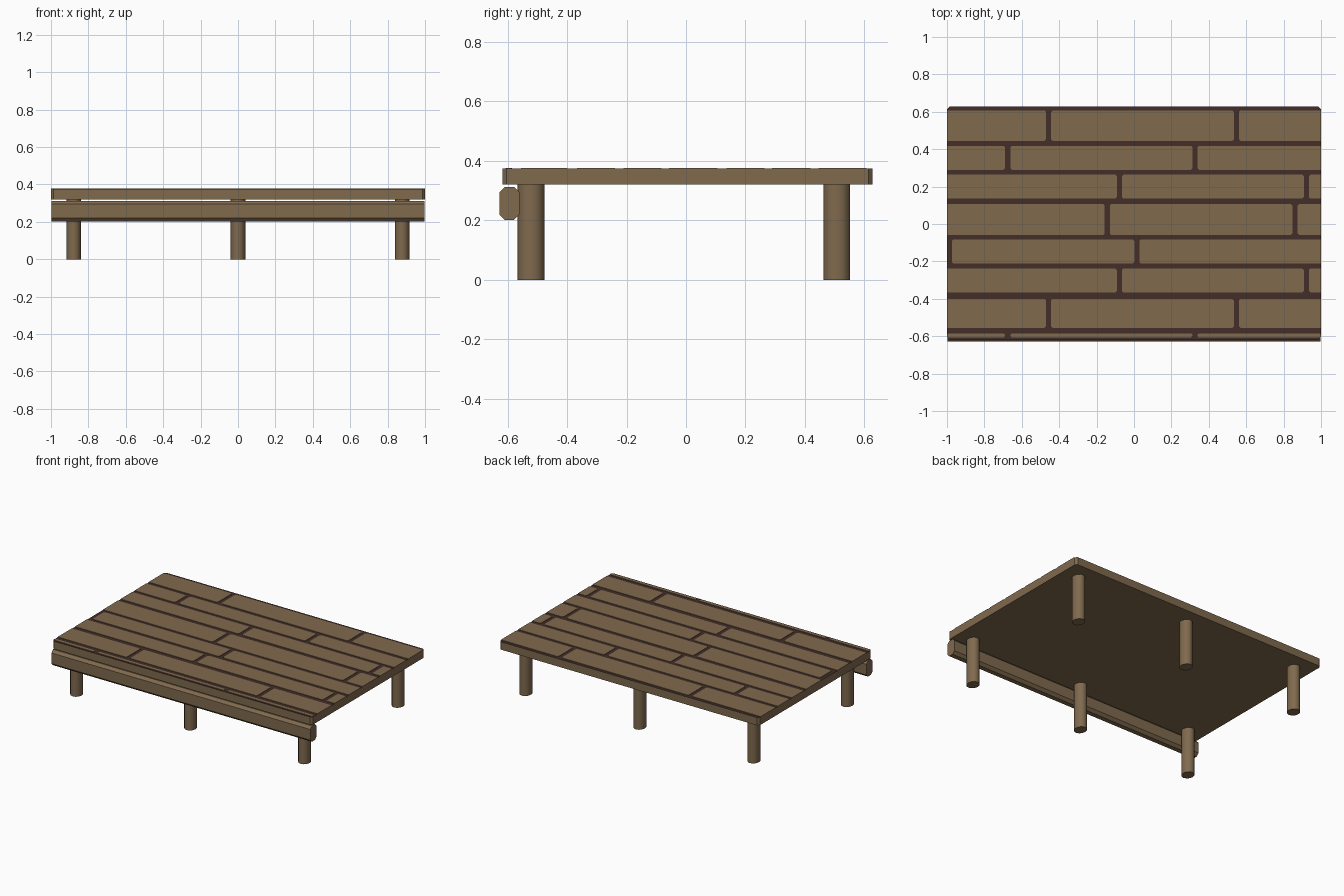
import bpy, bmesh, math
from mathutils import Matrix

if "Cube" in bpy.data.objects:
    bpy.data.objects.remove(bpy.data.objects["Cube"])


def material(name, rgb):
    m = bpy.data.materials.new(name)
    m.diffuse_color = (*rgb, 1)
    m.use_nodes = True
    m.node_tree.nodes["Principled BSDF"].inputs["Base Color"].default_value = m.diffuse_color
    return m


WOOD = material("brown wood", (0.216, 0.144, 0.076))
GAP = material("dark gap", (0.055, 0.027, 0.021))


def finish(name, bm, mats):
    bmesh.ops.recalc_face_normals(bm, faces=bm.faces)
    me = bpy.data.meshes.new(name)
    bm.to_mesh(me)
    bm.free()
    for m in mats:
        me.materials.append(m)
    ob = bpy.data.objects.new(name, me)
    bpy.context.collection.objects.link(ob)
    return ob


def prism(bm, pts, offset):
    """Extrude a closed 3D outline by an offset."""
    f = bm.faces.new([bm.verts.new(p) for p in pts])
    r = bmesh.ops.extrude_face_region(bm, geom=[f], use_keep_orig=True)
    bmesh.ops.translate(bm, vec=offset,
                        verts=[v for v in r["geom"] if isinstance(v, bmesh.types.BMVert)])


def chamfered(a0, a1, b0, b1, left, right):
    """Rectangle outline with cut corners on its left and right ends."""
    pts = []
    pts += [(a0 + left, b0)] if left else [(a0, b0)]
    pts += [(a1 - right, b0), (a1, b0 + right)] if right else [(a1, b0)]
    pts += [(a1, b1 - right), (a1 - right, b1)] if right else [(a1, b1)]
    pts += [(a0 + left, b1), (a0, b1 - left), (a0, b0 + left)] if left else [(a0, b1)]
    return pts


# Deck slab with cut corners; its top face shows as the dark gaps
bm = bmesh.new()
prism(bm, [(x, y, 0.32) for x, y in chamfered(-1, 1, -0.617, 0.628, 0.014, 0.014)],
      (0, 0, 0.054))
bmesh.ops.recalc_face_normals(bm, faces=bm.faces)
for f in bm.faces:
    f.material_index = 1 if f.normal.z > 0.9 else 0
finish("deck_slab", bm, [WOOD, GAP])

# Planks: (y low, y high, centres of the joints)
rows = [
    (0.445, 0.607, (-0.457, 0.547)),
    (0.290, 0.418, (-0.675, 0.326)),
    (0.136, 0.264, (-0.078, 0.922)),
    (-0.058, 0.106, (-0.143, 0.860)),
    (-0.211, -0.083, (-0.987, 0.015)),
    (-0.366, -0.238, (-0.078, 0.922)),
    (-0.555, -0.400, (-0.457, 0.547)),
    (-0.607, -0.585, (-0.675, 0.326)),
]
bm = bmesh.new()
for y0, y1, joints in rows:
    edges = [-1] + [e for j in joints for e in (j - 0.0135, j + 0.0135)] + [1]
    for x0, x1 in zip(edges[::2], edges[1::2]):
        if x1 - x0 < 0.01:
            continue
        edge_cut = 0.008 if y0 < -0.6 else 0
        left = 0.008 if x0 > -1 else edge_cut
        right = 0.008 if x1 < 1 else edge_cut
        prism(bm, [(x, y, 0.3735) for x, y in chamfered(x0, x1, y0, y1, left, right)],
              (0, 0, 0.0035))
finish("deck_planks", bm, [WOOD])

# Front beam with an eight-sided profile
bm = bmesh.new()
prism(bm, [(-0.997, y, z) for y, z in chamfered(-0.628, -0.560, 0.202, 0.312, 0.018, 0.018)],
      (1.994, 0, 0))
finish("front_beam", bm, [WOOD])

# Six round legs, slightly oval
for row, y in (("front", -0.521), ("back", 0.507)):
    for side, x in (("left", -0.878), ("middle", 0), ("right", 0.878)):
        bm = bmesh.new()
        bmesh.ops.create_cone(bm, cap_ends=True, segments=12, radius1=1, radius2=1, depth=1,
                              matrix=Matrix.Translation((x, y, 0.16))
                              @ Matrix.Diagonal((0.039, 0.045, 0.321, 1)))
        leg = finish(f"{row}_{side}_leg", bm, [WOOD])
        bpy.ops.object.select_all(action="DESELECT")
        leg.select_set(True)
        bpy.context.view_layer.objects.active = leg
        bpy.ops.object.shade_smooth_by_angle(angle=math.radians(40))
